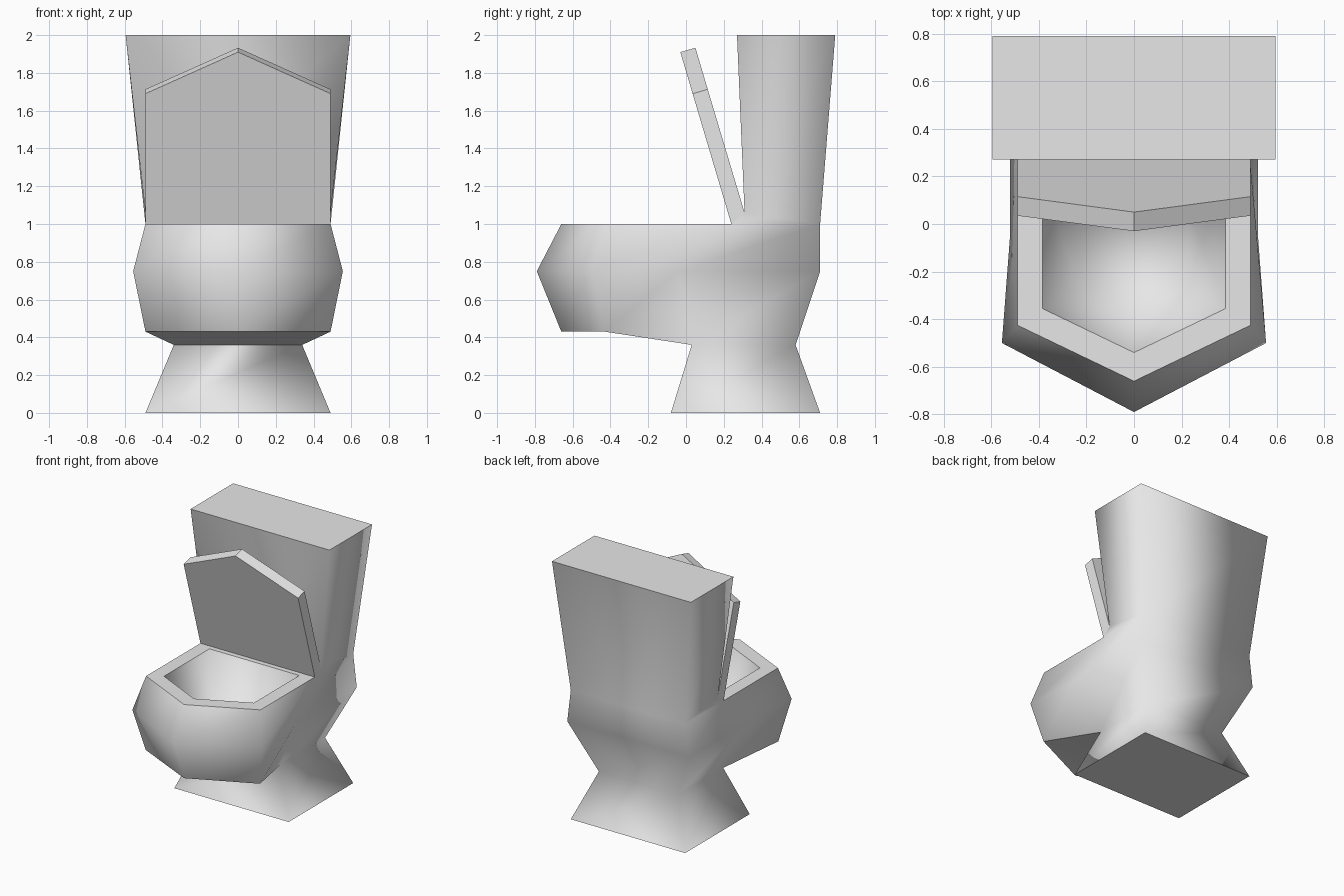
import bpy, bmesh

cube = bpy.data.objects.get("Cube")
if cube:
    bpy.data.objects.remove(cube, do_unlink=True)

mat = bpy.data.materials.new("pale grey ceramic")
mat.use_nodes = True
grey = (0.8, 0.8, 0.8, 1)
mat.diffuse_color = grey
mat.node_tree.nodes["Principled BSDF"].inputs["Base Color"].default_value = grey


def mirrored(points):
    """Closed ring from its +x half; points on the centre line are not doubled."""
    return points + [(-x, y, z) for x, y, z in reversed(points) if x > 0]


def add_face(bm, points):
    return bm.faces.new([bm.verts.new(p) for p in points])


def loft(bm, a, b, skip=()):
    """Walls between two rings of equal length."""
    n = len(a)
    for i in range(n):
        if i not in skip:
            j = (i + 1) % n
            add_face(bm, [a[i], a[j], b[j], b[i]])


def finish(bm, name, sharp_rule):
    bmesh.ops.remove_doubles(bm, verts=bm.verts, dist=0.0005)
    bmesh.ops.recalc_face_normals(bm, faces=bm.faces)
    bm.normal_update()
    for f in bm.faces:
        f.smooth = True
    for e in bm.edges:
        kinds = {sharp_rule(f) for f in e.link_faces}
        e.smooth = len(kinds) < 2
    mesh = bpy.data.meshes.new(name)
    bm.to_mesh(mesh)
    bm.free()
    mesh.materials.append(mat)
    obj = bpy.data.objects.new(name, mesh)
    bpy.context.collection.objects.link(obj)
    return obj


# Key corners shared between the parts
hinge = (0.49, 0.24, 1.0)
joint = (0.49, 0.31, 1.06)
back = (0.49, 0.71, 1.0)
neck_front, neck_back = (0.34, 0.03, 0.36), (0.34, 0.58, 0.36)

bm = bmesh.new()

# Foot
foot = mirrored([(0.49, -0.08, 0), (0.49, 0.71, 0)])
loft(bm, foot, mirrored([neck_front, neck_back]))
add_face(bm, foot)

# Bowl outside and lower back
under = mirrored([(0, -0.66, 0.43), (0.49, -0.43, 0.43), neck_front, neck_back])
belly = mirrored([(0, -0.79, 0.75), (0.555, -0.5, 0.75), (0.52, -0.04, 0.75), (0.52, 0.71, 0.75)])
upper = mirrored([(0, -0.66, 1), (0.49, -0.425, 1), hinge, back])
loft(bm, under, belly)
loft(bm, belly, upper)
add_face(bm, [under[0], under[1], under[6]])
add_face(bm, [under[1], under[2], under[5], under[6]])

# Rim and basin
rim = [upper[i] for i in (0, 1, 2, 5, 6)]
inner = mirrored([(0, -0.54, 1), (0.385, -0.355, 1), (0.385, 0.2, 1)])
basin = [(x * 0.6, -0.13 + (y + 0.13) * 0.6, 0.6) for x, y, z in inner]
loft(bm, rim, inner)
loft(bm, inner, basin)
add_face(bm, basin)

# Tank
tank_low = mirrored([joint, back])
tank_top = mirrored([(0.595, 0.27, 2), (0.595, 0.79, 2)])
loft(bm, tank_low, tank_top)
add_face(bm, tank_top)
for s in (1, -1):
    add_face(bm, [(s * x, y, z) for x, y, z in (hinge, back, joint)])


def flat_kind(f):
    """Level faces other than the basin floor meet their neighbours sharply."""
    z = f.calc_center_median().z
    return abs(f.normal.z) > 0.9 and not 0.5 < z < 0.9


finish(bm, "toilet_body", flat_kind)

# Raised lid
bm = bmesh.new()
lid_front = mirrored([(0, -0.03, 1.91), (0.49, 0.035, 1.69), hinge])
lid_back = [(x, y + 0.08, z + 0.023) for x, y, z in lid_front]
lid_back[2], lid_back[3] = joint, (-joint[0], joint[1], joint[2])
add_face(bm, lid_front)
add_face(bm, lid_back)
loft(bm, lid_front, lid_back)
finish(bm, "toilet_lid", lambda f: f.index if f.index >= 0 else id(f))
for f in bpy.data.objects["toilet_lid"].data.polygons:
    f.use_smooth = False
